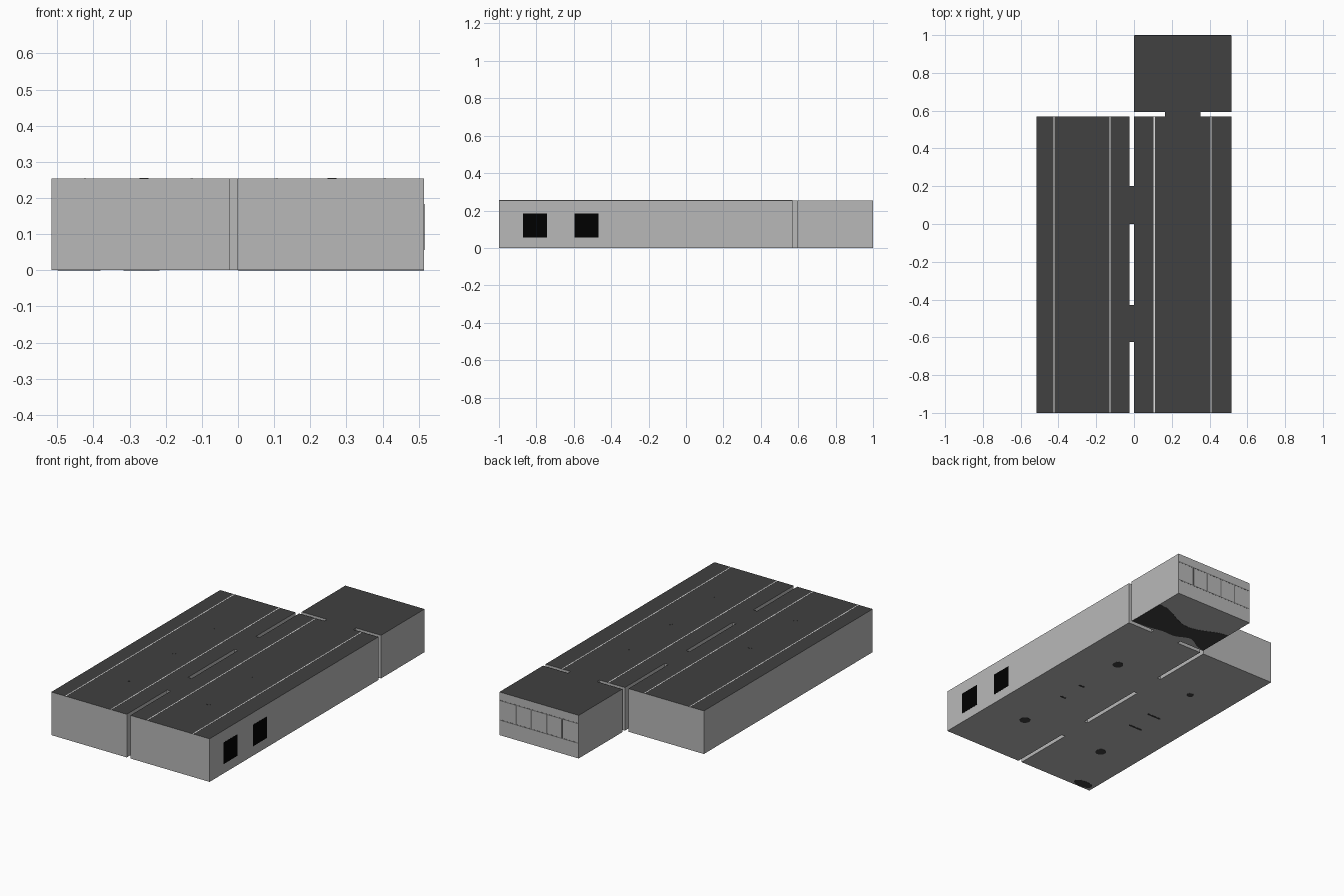
import bpy, bmesh, math

if "Cube" in bpy.data.objects:
    bpy.data.objects.remove(bpy.data.objects["Cube"])

def mat(name, c):
    m = bpy.data.materials.new(name)
    m.diffuse_color = (c, c, c, 1)
    m.use_nodes = True
    m.node_tree.nodes["Principled BSDF"].inputs["Base Color"].default_value = m.diffuse_color
    return m

WALL = mat("wall_grey", 0.485)
ROOF = mat("roof_charcoal", 0.052)
LINE = mat("roof_line_light", 0.75)
BLACK = mat("opening_black", 0.0)
TRIM = mat("mullion_grey", 0.2)

TOP, BASE = 0.255, 0.001


def prism(name, pts, z0, z1, mats):
    """Extrude a plan outline; a second material goes on the top face."""
    bm = bmesh.new()
    f = bm.faces.new([bm.verts.new((x, y, z0)) for x, y in pts])
    r = bmesh.ops.extrude_face_region(bm, geom=[f])
    for v in r["geom"]:
        if isinstance(v, bmesh.types.BMVert):
            v.co.z = z1
    bmesh.ops.recalc_face_normals(bm, faces=bm.faces[:])
    for f in bm.faces:
        f.material_index = len(mats) - 1 if f.normal.z > 0.5 else 0
    me = bpy.data.meshes.new(name)
    bm.to_mesh(me)
    bm.free()
    for m in mats:
        me.materials.append(m)
    ob = bpy.data.objects.new(name, me)
    bpy.context.collection.objects.link(ob)
    return ob


def box(name, x0, x1, y0, y1, z0, z1, *mats):
    return prism(name, [(x0, y0), (x1, y0), (x1, y1), (x0, y1)], z0, z1, mats)


def disc(name, x, y, rx, ry, z0, z1, m, n=16):
    pts = [(x + rx * math.cos(2 * math.pi * i / n), y + ry * math.sin(2 * math.pi * i / n))
           for i in range(n)]
    return prism(name, pts, z0, z1, [m])


# Main body: two long halls and a rear hall, joined by short necks, as one outline
body = [(-0.5155, -1), (-0.024, -1), (-0.024, -0.625), (-0.001, -0.625), (-0.001, -1),
        (0.515, -1), (0.515, 0.57), (0.353, 0.57), (0.353, 0.594), (0.515, 0.594),
        (0.515, 0.9992), (-0.001, 0.9992), (-0.001, 0.594), (0.163, 0.594), (0.163, 0.57),
        (-0.001, 0.57), (-0.001, 0.2), (-0.024, 0.2), (-0.024, 0.57), (-0.5155, 0.57)]
# The courtyard slot between the necks is enclosed, so cut it out
hall = prism("building_body", body, BASE, TOP - 0.0005, [WALL, ROOF])
slot = box("slot_cutter", -0.024, -0.001, -0.43, 0, -0.1, 0.4, WALL)
slot.hide_render = True
slot.hide_viewport = True
cut = hall.modifiers.new("slot", "BOOLEAN")
cut.operation = "DIFFERENCE"
cut.solver = "EXACT"
cut.object = slot

# Light seams along the roofs
for i, x in enumerate((-0.423, -0.128, 0.107, 0.407)):
    box(f"roof_line_{i}", x - 0.003, x + 0.003, -0.999, 0.569, TOP - 0.003, TOP, LINE)

# Roof vents and underside spots
for s in (-1, 1):
    for j, y in enumerate((0.16, -0.225, -0.645)):
        disc(f"roof_vent_{s}_{j}", s * 0.26, y, 0.012, 0.009, TOP - 0.003, TOP, ROOF, 10)
    for j, y in enumerate((0.173, -0.63)):
        r = 0.02 if s < 0 and j == 0 else 0.03
        x = -0.287 if s < 0 and j == 1 else s * 0.262
        disc(f"floor_drain_{s}_{j}", x, y, r, r, 0, 0.004, ROOF)
    w = 0.045 if s < 0 else 0.018
    for j, y in enumerate((-0.14, -0.30)):
        box(f"floor_slit_{s}_{j}", s * 0.262 - w, s * 0.262 + w, y - 0.006, y + 0.006, 0, 0.004, ROOF)
disc("floor_corner_patch", -0.44, -0.965, 0.06, 0.03, 0, 0.004, ROOF)

# Dark wavy patch under the rear hall
N = 24
xs = [0.514 * i / N for i in range(N + 1)]
wave = [(x, 0.775 - 0.04 * math.cos(2 * math.pi * (x - 0.24) / 0.5) + 0.04 * x) for x in xs]
low = [(x, 0.6 + 0.055 * math.exp(-((x - 0.14) / 0.07) ** 2)
        + 0.02 * math.exp(-((x - 0.3) / 0.08) ** 2)) for x in reversed(xs)]
prism("floor_wave_patch", wave + low, 0, 0.004, [ROOF])

# Two square openings on the right wall
for i, y in enumerate((-0.807, -0.533)):
    box(f"side_opening_{i}", 0.512, 0.5156, y - 0.064, y + 0.064, 0.056, 0.183, BLACK)

# Window mullions on the rear wall
for i, x in enumerate((0.11, 0.207, 0.308, 0.405)):
    box(f"rear_mullion_{i}", x - 0.004, x + 0.004, 0.996, 1.0, 0.09, 0.205, TRIM)
for i, z in enumerate((0.09, 0.205)):
    box(f"rear_rail_{i}", 0.002, 0.513, 0.996, 1.0, z - 0.003, z + 0.003, TRIM)
